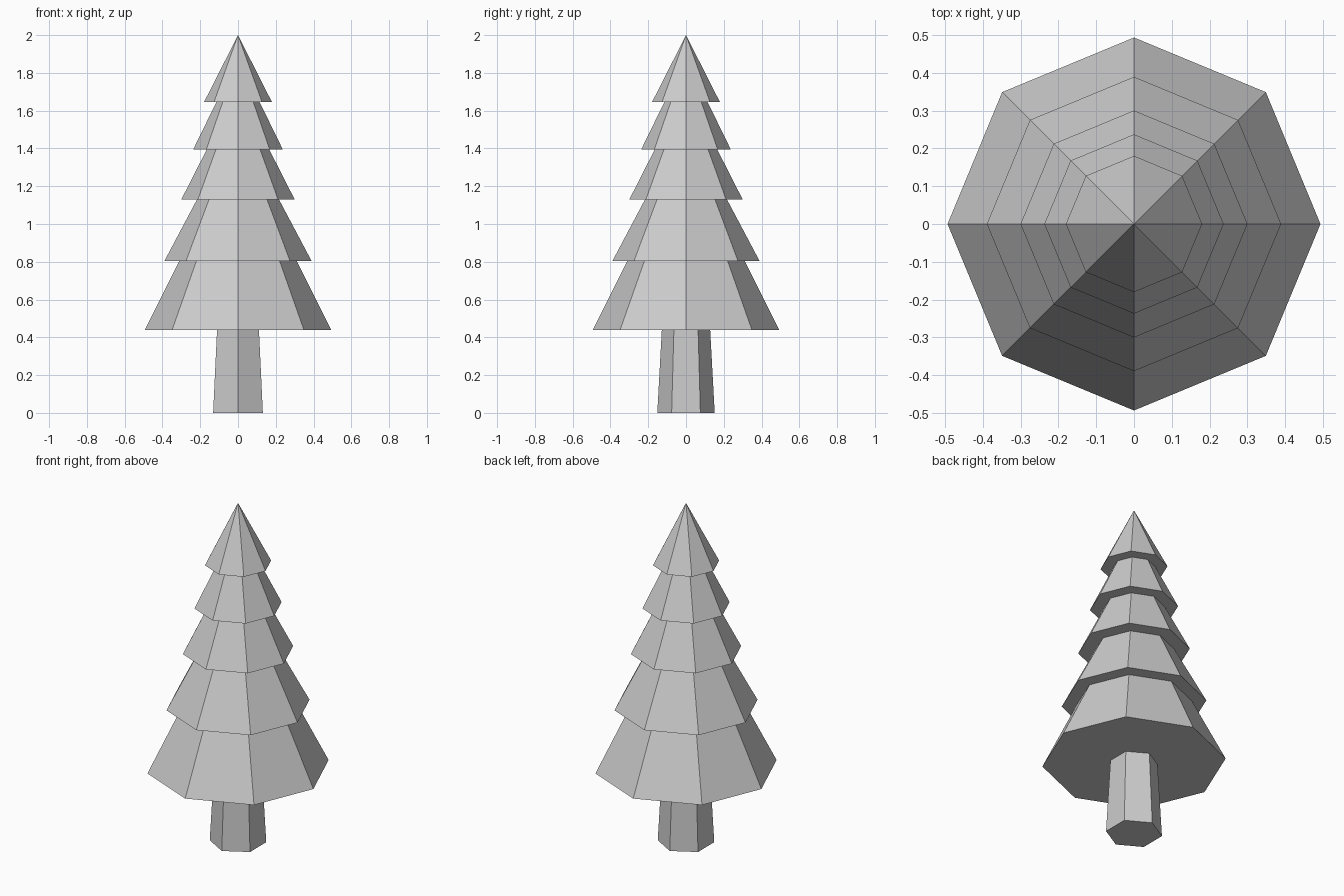
import bpy
import bmesh
from mathutils import Matrix

default_cube = bpy.data.objects.get("Cube")
if default_cube:
    bpy.data.objects.remove(default_cube, do_unlink=True)

# Single flat colour for the whole tree
GREY = (0.6, 0.6, 0.6, 1.0)
grey = bpy.data.materials.new("light_grey")
grey.use_nodes = True
grey.diffuse_color = GREY
grey.node_tree.nodes["Principled BSDF"].inputs["Base Color"].default_value = GREY


def add_cone(name, sides, bottom_radius, top_radius, base_z, top_z):
    """Closed, flat-shaded cone with one corner on the y axis."""
    bm = bmesh.new()
    bmesh.ops.create_cone(
        bm, cap_ends=True, cap_tris=False, segments=sides,
        radius1=bottom_radius, radius2=top_radius, depth=top_z - base_z,
        matrix=Matrix.Translation((0, 0, (base_z + top_z) / 2)))
    bmesh.ops.remove_doubles(bm, verts=bm.verts, dist=0.0001)
    bmesh.ops.recalc_face_normals(bm, faces=bm.faces)
    mesh = bpy.data.meshes.new(name)
    bm.to_mesh(mesh)
    bm.free()
    mesh.materials.append(grey)
    obj = bpy.data.objects.new(name, mesh)
    bpy.context.collection.objects.link(obj)
    return obj


# Tapered six-sided trunk
add_cone("trunk", 6, 0.152, 0.128, 0.0, 0.44)

# Stacked eight-sided foliage tiers: radius, base height, apex height
tiers = [
    (0.493, 0.44, 1.43),
    (0.389, 0.805, 1.54),
    (0.30, 1.13, 1.72),
    (0.237, 1.395, 1.88),
    (0.18, 1.645, 2.0),
]
for number, (radius, base, apex) in enumerate(tiers, 1):
    add_cone(f"foliage_tier_{number}", 8, radius, 0.0, base, apex)
